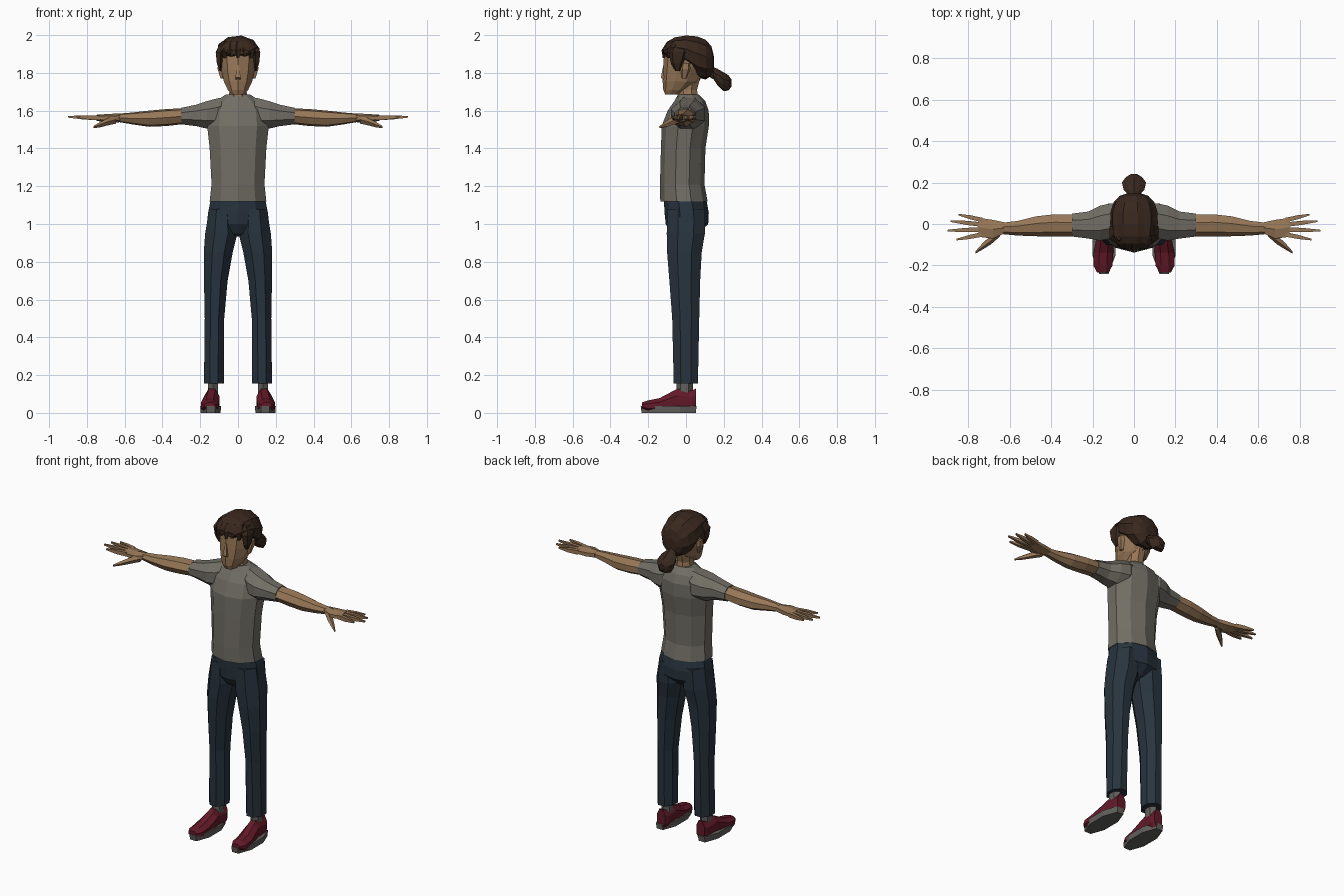
import bpy, bmesh, math


def material(name, rgb):
    m = bpy.data.materials.new(name)
    m.diffuse_color = (*rgb, 1)
    return m


SKIN = material("skin", (0.31, 0.185, 0.095))
HAIR = material("dark brown hair", (0.040, 0.021, 0.013))
SHIRT = material("grey cloth", (0.165, 0.155, 0.130))
DENIM = material("dark blue denim", (0.021, 0.034, 0.048))
SHOE = material("dark red canvas", (0.125, 0.010, 0.022))
SOLE = material("grey rubber", (0.12, 0.115, 0.105))


def loft(name, axis, rings, mat, n=8, mirror=False, ridge=1.0):
    """Skin n-sided rings (pos, a0, a1, b0, b1) stacked along an axis.
    a and b are the extents along the two other axes, in xyz order."""
    bm = bmesh.new()
    fit = 1 / math.cos(math.pi / n)
    loops = []
    for pos, a0, a1, b0, b1 in rings:
        loop = []
        for i in range(n):
            t = 2 * math.pi * (i + 0.5) / n
            k = fit * (ridge if i % 2 else 1)
            p = [(a0 + a1) / 2 + (a1 - a0) / 2 * k * math.cos(t),
                 (b0 + b1) / 2 + (b1 - b0) / 2 * k * math.sin(t)]
            p.insert("xyz".index(axis), pos)
            loop.append(bm.verts.new(p))
        loops.append(loop)
    for lo, hi in zip(loops, loops[1:]):
        for i in range(n):
            j = (i + 1) % n
            bm.faces.new((lo[i], lo[j], hi[j], hi[i]))
    bm.faces.new(loops[0])
    bm.faces.new(loops[-1])
    bmesh.ops.recalc_face_normals(bm, faces=bm.faces)
    me = bpy.data.meshes.new(name)
    bm.to_mesh(me)
    bm.free()
    me.materials.append(mat)
    ob = bpy.data.objects.new(name, me)
    bpy.context.collection.objects.link(ob)
    if mirror:
        ob.modifiers.new("mirror", "MIRROR").use_axis[0] = True
    return ob


# Shirt body and short sleeves
loft("shirt_body", "z", [
    (1.12, -.15, .15, -.13, .108), (1.21, -.14, .14, -.132, .092),
    (1.40, -.15, .15, -.127, .097), (1.52, -.163, .163, -.122, .115),
    (1.60, -.155, .155, -.092, .115), (1.65, -.12, .12, -.058, .098),
    (1.685, -.065, .065, -.04, .065)], SHIRT, n=10)
loft("sleeve", "x", [
    (.05, -.04, .08, 1.56, 1.675), (.11, -.07, .10, 1.50, 1.665),
    (.165, -.08, .088, 1.505, 1.65), (.22, -.07, .06, 1.518, 1.632),
    (.30, -.06, .05, 1.528, 1.615)], SHIRT, mirror=True)

# Arms, hands, fingers and thumbs
loft("arm", "x", [
    (.28, -.055, .045, 1.533, 1.61), (.38, -.055, .047, 1.522, 1.605),
    (.47, -.054, .037, 1.518, 1.597), (.56, -.052, .015, 1.53, 1.588),
    (.635, -.046, .006, 1.542, 1.582)], SKIN, n=7, mirror=True)
loft("palm", "x", [
    (.625, -.046, .008, 1.542, 1.582), (.68, -.07, .02, 1.54, 1.58),
    (.75, -.062, .03, 1.548, 1.576)], SKIN, n=6, mirror=True)
for i, (y0, y1, tip) in enumerate([
        (-.05, -.075, .855), (-.026, -.032, .90),
        (-.003, .014, .885), (.019, .045, .845)]):
    ym, xm = (y0 + y1) / 2, (.73 + tip) / 2
    loft(f"finger_{i + 1}", "x", [
        (.73, y0 - .011, y0 + .011, 1.549, 1.574),
        (xm, ym - .010, ym + .010, 1.553, 1.575),
        (tip, y1 - .004, y1 + .004, 1.563, 1.572)], SKIN, n=4, mirror=True)
loft("thumb", "x", [
    (.645, -.055, -.02, 1.535, 1.572), (.69, -.094, -.055, 1.525, 1.558),
    (.73, -.12, -.093, 1.514, 1.538), (.765, -.142, -.132, 1.508, 1.518)],
    SKIN, n=5, mirror=True)

# Trousers: hips joined to two tapering legs
loft("trouser_hips", "z", [
    (1.14, -.142, .142, -.112, .10), (1.06, -.158, .158, -.108, .115),
    (1.00, -.165, .165, -.102, .112), (.95, -.09, .09, -.075, .06),
    (.935, -.03, .03, -.05, .03)], DENIM, n=10)
loft("trouser_leg", "z", [
    (1.08, .02, .152, -.10, .10), (.95, .003, .174, -.102, .10),
    (.85, .028, .181, -.10, .083), (.70, .055, .18, -.088, .075),
    (.50, .073, .176, -.073, .07), (.155, .075, .18, -.065, .063)],
    DENIM, mirror=True)

# Ankles and shoes
loft("sock", "z", [(.09, .105, .16, -.045, .03), (.18, .107, .16, -.045, .03)],
     SOLE, n=6, mirror=True)
loft("shoe_sole", "z", [
    (0, .092, .198, -.235, .052), (.036, .09, .20, -.24, .056)],
    SOLE, n=8, mirror=True)
loft("shoe_upper", "y", [
    (-.234, .122, .178, .02, .055), (-.20, .104, .196, .005, .066),
    (-.14, .10, .195, .005, .078), (-.07, .098, .182, .005, .115),
    (-.045, .1, .178, .005, .128), (.03, .098, .172, .005, .118),
    (.052, .108, .164, .01, .128)], SHOE, n=8, mirror=True)

# Neck, head, nose and ears
loft("neck", "z", [
    (1.66, -.052, .052, -.045, .066), (1.71, -.044, .044, -.045, .058),
    (1.79, -.05, .05, -.04, .08)], SKIN)
loft("head", "z", [
    (1.685, -.034, .034, -.108, -.04), (1.71, -.054, .054, -.117, .01),
    (1.755, -.075, .075, -.119, .065), (1.82, -.09, .09, -.116, .10),
    (1.89, -.095, .095, -.111, .12), (1.95, -.08, .08, -.085, .11)],
    SKIN, n=10)
loft("nose", "z", [
    (1.765, -.013, .013, -.12, -.10), (1.775, -.014, .014, -.133, -.10),
    (1.845, -.005, .005, -.119, -.10)], SKIN, n=4)
loft("ear", "z", [
    (1.77, .075, .092, -.02, .0), (1.82, .08, .108, -.025, .02),
    (1.85, .08, .106, -.02, .02)], SKIN, n=5, mirror=True)

# Hair swept back in ridges, side locks, and a tied tail
loft("hair", "y", [
    (-.118, -.06, .06, 1.895, 1.93), (-.095, -.088, .088, 1.88, 1.968),
    (-.06, -.105, .105, 1.865, 1.988), (0, -.115, .115, 1.83, 1.998),
    (.06, -.113, .113, 1.775, 1.993), (.105, -.098, .098, 1.765, 1.975),
    (.135, -.07, .07, 1.785, 1.94), (.147, -.035, .035, 1.81, 1.89)],
    HAIR, n=20, ridge=.94)
for i, x in enumerate((-.07, -.035, 0, .035, .07)):
    y = -.118 + 1.5 * x * x * 3
    loft(f"fringe_lock_{i + 1}", "z", [
        (1.878 + .009 * (i % 2), x - .007, x + .007, y - .003, y + .02),
        (1.92, x - .018, x + .018, y - .008, y + .03),
        (1.965, x - .013, x + .013, y + .02, y + .05)], HAIR, n=5)
loft("side_lock", "z", [
    (1.81, .088, .098, -.055, -.035), (1.85, .085, .112, -.075, -.02),
    (1.91, .08, .118, -.085, 0), (1.95, .075, .098, -.06, 0)],
    HAIR, n=5, mirror=True)
loft("ponytail", "y", [
    (.10, -.032, .032, 1.79, 1.85), (.145, -.03, .03, 1.765, 1.83),
    (.165, -.05, .05, 1.735, 1.82), (.20, -.058, .058, 1.70, 1.80),
    (.225, -.04, .04, 1.705, 1.785), (.24, -.016, .016, 1.725, 1.765)],
    HAIR, n=10, ridge=.9)
